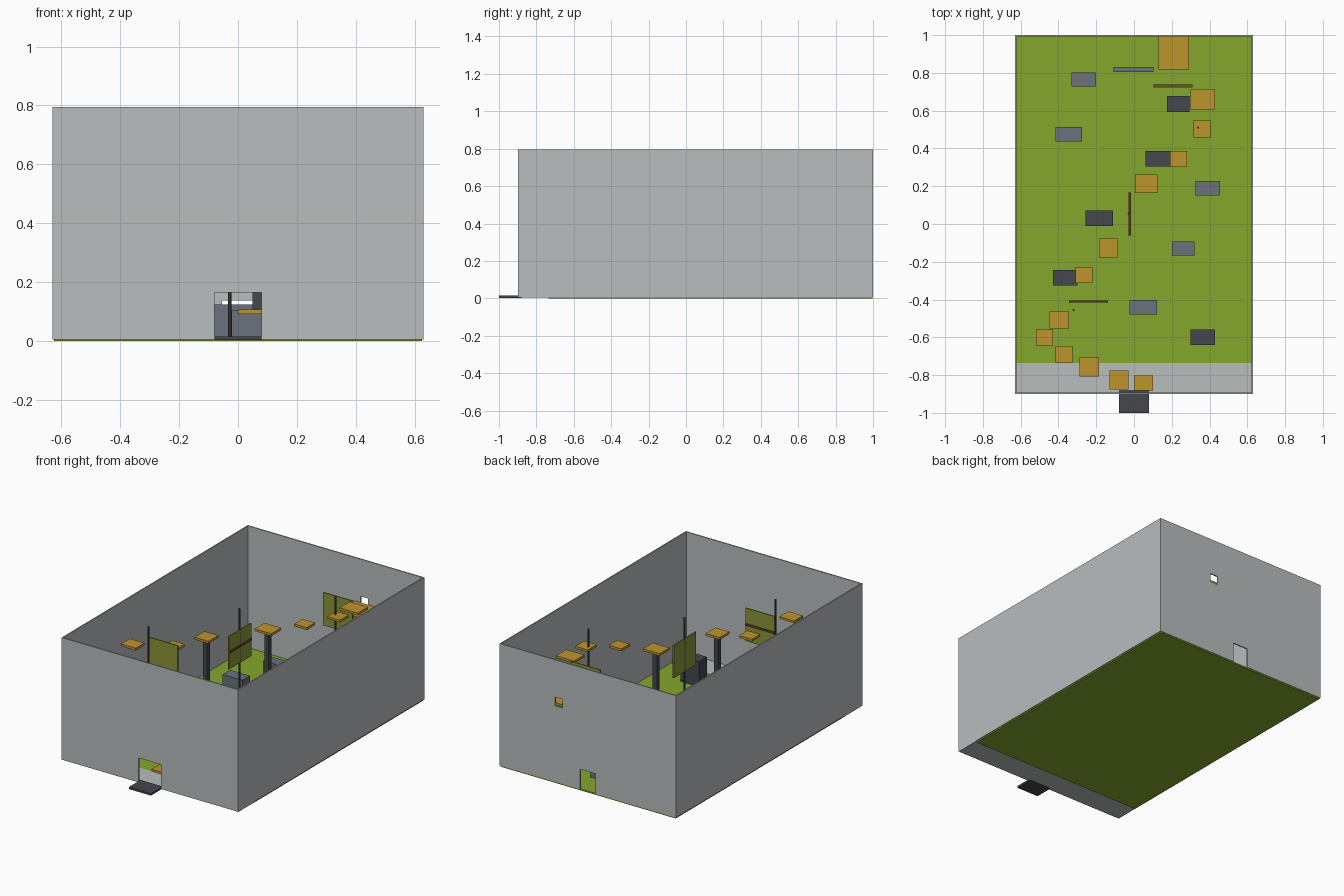
import bpy, bmesh, math
from mathutils import Vector

if "Cube" in bpy.data.objects:
    bpy.data.objects.remove(bpy.data.objects["Cube"])


def material(name, rgb):
    m = bpy.data.materials.new(name)
    m.diffuse_color = (*rgb, 1)
    m.use_nodes = True
    m.node_tree.nodes["Principled BSDF"].inputs["Base Color"].default_value = m.diffuse_color
    return m


WALL = material("pale grey", (0.48, 0.51, 0.52))
GREEN = material("lime green", (0.235, 0.39, 0.026))
ORANGE = material("amber", (0.51, 0.30, 0.027))
SLATE = material("slate grey", (0.145, 0.165, 0.20))
DARK = material("charcoal", (0.06, 0.063, 0.075))
OLIVE = material("olive", (0.26, 0.30, 0.04))
BROWN = material("brown", (0.15, 0.06, 0.03))


def finish(bm, name, mat):
    mesh = bpy.data.meshes.new(name)
    bm.to_mesh(mesh)
    bm.free()
    mesh.materials.append(mat)
    ob = bpy.data.objects.new(name, mesh)
    bpy.context.collection.objects.link(ob)
    return ob


def box(name, x, y, z, mat):
    """Box from (min, max) pairs on each axis."""
    bm = bmesh.new()
    bmesh.ops.create_cube(bm, size=1)
    for v in bm.verts:
        v.co = Vector([(r[0] + r[1]) / 2 + c * (r[1] - r[0])
                       for r, c in zip((x, y, z), v.co)])
    return finish(bm, name, mat)


def block(name, cx, cy, w, d, z0, z1, mat):
    return box(name, (cx - w / 2, cx + w / 2), (cy - d / 2, cy + d / 2), (z0, z1), mat)


def pierced_wall(name, y, openings):
    """Wall facing y with rectangular openings (x0, x1, z0, z1)."""
    xs = sorted({-W, W} | {o[i] for o in openings for i in (0, 1)})
    zs = sorted({Z0, Z1} | {o[i] for o in openings for i in (2, 3)})
    bm = bmesh.new()
    grid = [[bm.verts.new((x, y, z)) for z in zs] for x in xs]
    for i in range(len(xs) - 1):
        for j in range(len(zs) - 1):
            mx, mz = (xs[i] + xs[i + 1]) / 2, (zs[j] + zs[j + 1]) / 2
            if not any(a < mx < b and c < mz < d for a, b, c, d in openings):
                bm.faces.new((grid[i][j], grid[i + 1][j], grid[i + 1][j + 1], grid[i][j + 1]))
    ob = finish(bm, name, WALL)
    mod = ob.modifiers.new("thickness", "SOLIDIFY")
    mod.thickness = T
    mod.offset = 0


# Room shell
W, T, Z0, Z1 = 0.63, 0.008, 0.008, 0.795
FRONT, BACK = -0.895, 0.996
pierced_wall("front_wall", FRONT, [(-0.08, 0.08, Z0, 0.165)])
pierced_wall("back_wall", BACK, [(-0.055, 0.055, Z0, 0.137), (0.18, 0.235, 0.498, 0.555)])
for s, side in ((-1, "left"), (1, "right")):
    box(side + "_wall", sorted((s * W, s * (W - T))), (FRONT, BACK), (Z0, Z1), WALL)
box("entry_floor", (-W, W), (FRONT, -0.735), (0.005, 0.011), WALL)
box("green_floor", (-0.625, 0.625), (-0.735, 0.997), (0.0, 0.009), GREEN)
box("entry_step", (-0.079, 0.079), (-1.0, -0.88), (0.003, 0.016), DARK)

# Low slate blocks, with a slab in front of the rear exit
for cx, cy, w in ((-0.265, 0.765, 0.13), (-0.345, 0.475, 0.14), (0.39, 0.19, 0.13),
                  (0.26, -0.13, 0.12), (0.05, -0.44, 0.145)):
    block("low_block", cx, cy, w, 0.076, 0.009, 0.104, SLATE)
block("exit_slab", -0.003, 0.817, 0.21, 0.027, 0.009, 0.125, SLATE)

# Taller charcoal blocks
for cx, cy, w in ((0.235, 0.635, 0.12), (0.125, 0.345, 0.13), (-0.185, 0.03, 0.145),
                  (-0.365, -0.285, 0.13), (0.365, -0.6, 0.13)):
    block("tall_block", cx, cy, w, 0.083, 0.009, 0.17, DARK)

# Chain of platforms: x, y, width, depth, top height
PLATFORMS = (
    (0.05, -0.842, 0.10, 0.08, 0.107), (-0.08, -0.825, 0.10, 0.10, 0.22),
    (-0.237, -0.757, 0.105, 0.10, 0.34), (-0.37, -0.692, 0.09, 0.09, 0.46),
    (-0.475, -0.602, 0.09, 0.085, 0.57), (-0.396, -0.508, 0.105, 0.09, 0.67),
    (-0.266, -0.27, 0.09, 0.085, 0.605), (-0.136, -0.127, 0.10, 0.10, 0.64),
    (0.064, 0.213, 0.12, 0.10, 0.615), (0.235, 0.344, 0.09, 0.085, 0.643),
    (0.361, 0.504, 0.09, 0.09, 0.665), (0.365, 0.66, 0.13, 0.105, 0.66),
    (0.21, 0.905, 0.16, 0.175, 0.515))
for cx, cy, w, d, top in PLATFORMS:
    block("platform", cx, cy, w, d, top - 0.015, top, ORANGE)

# Columns under the two middle platforms
for cx, cy, w, d, top in PLATFORMS[7:9]:
    block("support_column", cx, cy, 0.03, 0.03, 0.009, top - 0.015, DARK)

# Climbing panels with a ledge rail
for x, y, top in (((-0.343, -0.138), -0.415, 0.69), ((0.102, 0.31), 0.727, 0.662)):
    box("climbing_panel", x, (y - 0.004, y + 0.004), (top - 0.212, top), OLIVE)
    box("panel_rail", x, (y + 0.003, y + 0.011), (top - 0.11, top - 0.098), BROWN)
box("climbing_panel", (-0.031, -0.023), (-0.06, 0.168), (0.43, 0.642), OLIVE)
box("panel_rail", (-0.024, -0.016), (-0.06, 0.168), (0.535, 0.547), BROWN)

# Thin poles
for cx, cy in ((-0.32, -0.455), (-0.028, 0.055), (0.34, 0.51)):
    bm = bmesh.new()
    bmesh.ops.create_cone(bm, cap_ends=True, segments=8, radius1=0.0055,
                          radius2=0.0055, depth=0.77)
    bmesh.ops.translate(bm, verts=bm.verts, vec=(cx, cy, 0.394))
    finish(bm, "thin_pole", DARK)
